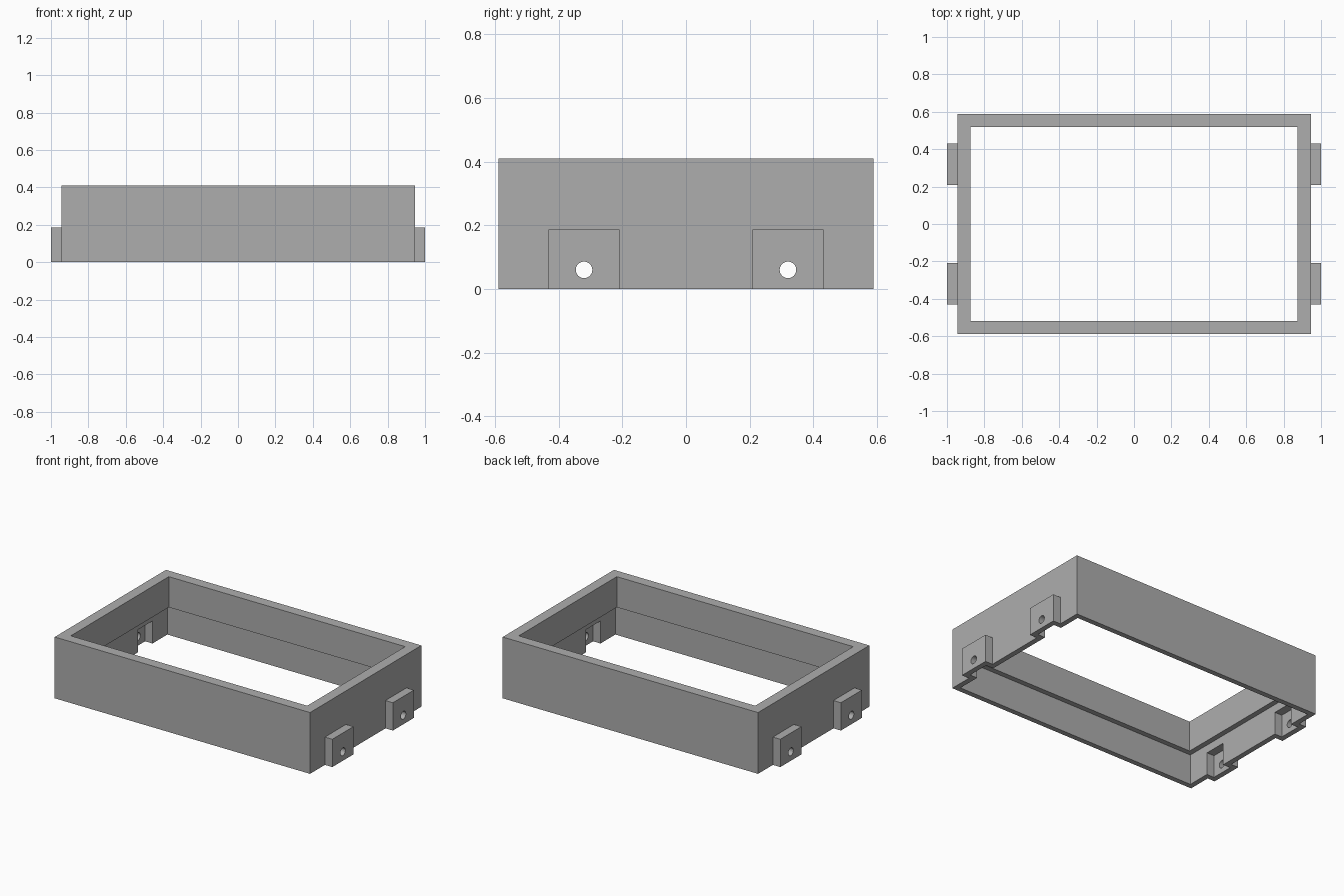
import bpy
import math

cube = bpy.data.objects.get("Cube")
if cube:
    bpy.data.objects.remove(cube, do_unlink=True)

# Overall sizes
HALF_X, HALF_Y, HEIGHT = 0.945, 0.588, 0.41
WALL = 0.07            # upper wall thickness
SHELL = 0.035          # lower lip and lug thickness
LEDGE = 0.205          # height of the inner step
LUG_Y, LUG_W, LUG_H = 0.32, 0.222, 0.186
HOLE_R, HOLE_Z = 0.026, 0.06
EPS = 0.05             # overshoot for clean cuts

grey = bpy.data.materials.new("plain grey")
grey.use_nodes = True
GREY = (0.42, 0.42, 0.42, 1)
grey.diffuse_color = GREY
grey.node_tree.nodes["Principled BSDF"].inputs["Base Color"].default_value = GREY


def box(name, x, y, z):
    """Box from three (low, high) ranges."""
    bpy.ops.mesh.primitive_cube_add(size=1)
    ob = bpy.context.object
    ob.name = name
    ob.data.materials.append(grey)
    for v in ob.data.vertices:
        for i, (lo, hi) in enumerate((x, y, z)):
            v.co[i] = hi if v.co[i] > 0 else lo
    return ob


def combine(target, tool, operation):
    """Boolean the tool into the target, then discard the tool."""
    mod = target.modifiers.new(operation.lower(), "BOOLEAN")
    mod.operation = operation
    mod.solver = "EXACT"
    mod.object = tool
    bpy.context.view_layer.objects.active = target
    bpy.ops.object.modifier_apply(modifier=mod.name)
    bpy.data.objects.remove(tool, do_unlink=True)


def span(a, b):
    return min(a, b), max(a, b)


def around(c, width):
    return c - width / 2, c + width / 2


# Solid frame body
frame = box("frame", (-HALF_X, HALF_X), (-HALF_Y, HALF_Y), (0, HEIGHT))
corners = [(sx, sy) for sx in (-1, 1) for sy in (-1, 1)]

# Four lugs on the short ends
for sx, sy in corners:
    lug = box("lug", span(sx * (HALF_X - SHELL / 2), sx), around(sy * LUG_Y, LUG_W), (0, LUG_H))
    combine(frame, lug, "UNION")

# Through opening, then the wider rebate below the ledge
for inset, top in ((WALL, HEIGHT + EPS), (SHELL, LEDGE)):
    x, y = HALF_X - inset, HALF_Y - inset
    combine(frame, box("opening", (-x, x), (-y, y), (-EPS, top)), "DIFFERENCE")

# Pocket and pin hole in each lug
for sx, sy in corners:
    pocket = box("pocket", span(sx * (HALF_X - WALL), sx * (1 - SHELL)),
                 around(sy * LUG_Y, LUG_W - 2 * SHELL), (-EPS, LUG_H - SHELL))
    combine(frame, pocket, "DIFFERENCE")
    bpy.ops.mesh.primitive_cylinder_add(vertices=32, radius=HOLE_R, depth=0.2,
                                        location=(sx, sy * LUG_Y, HOLE_Z),
                                        rotation=(0, math.pi / 2, 0))
    pin = bpy.context.object
    pin.data.materials.append(grey)
    combine(frame, pin, "DIFFERENCE")

# Crisp edges, smooth hole walls
bpy.ops.object.select_all(action="DESELECT")
frame.select_set(True)
bpy.context.view_layer.objects.active = frame
bpy.ops.object.shade_smooth_by_angle(angle=math.radians(30))
